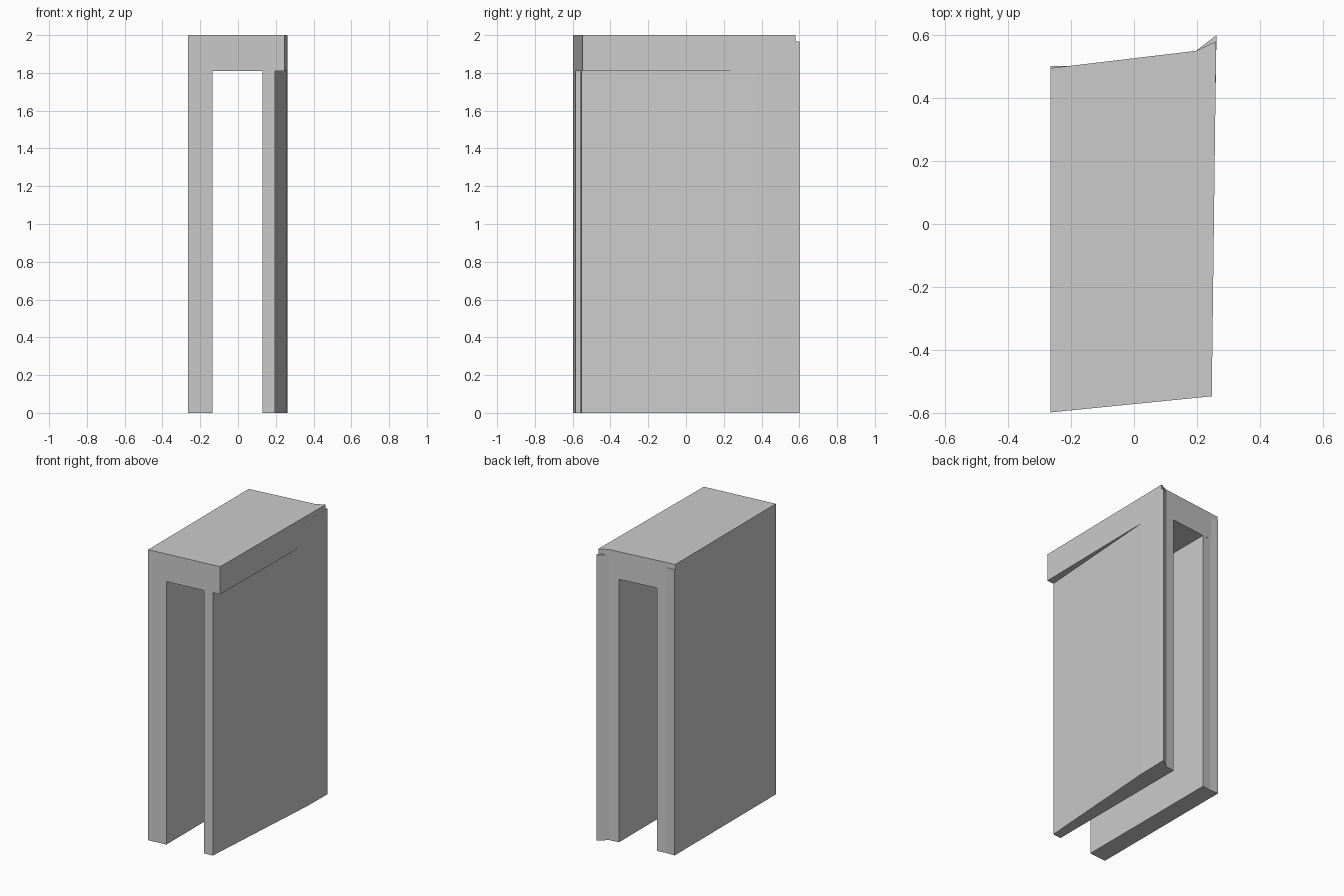
import bpy, bmesh

if "Cube" in bpy.data.objects:
    bpy.data.objects.remove(bpy.data.objects["Cube"])


def prism(name, outline, z0, z1):
    """Extrude a plan outline (counter-clockwise x, y points) from z0 to z1."""
    bm = bmesh.new()
    base = bm.faces.new([bm.verts.new((x, y, z0)) for x, y in outline])
    top = bmesh.ops.extrude_face_region(bm, geom=[base], use_keep_orig=True)["geom"]
    for v in top:
        if isinstance(v, bmesh.types.BMVert):
            v.co.z = z1
    bmesh.ops.recalc_face_normals(bm, faces=bm.faces)
    mesh = bpy.data.meshes.new(name)
    bm.to_mesh(mesh)
    bm.free()
    obj = bpy.data.objects.new(name, mesh)
    bpy.context.collection.objects.link(obj)
    return obj


OPENING_TOP, POST_TOP, TOP = 1.81, 1.965, 2.0


def front(x):
    """Slanted front line shared by lintel and posts."""
    return -0.572 + 0.1 * x


# Lintel: skewed slab with a bent back edge
prism("lintel", [(-0.265, front(-0.265)), (0.247, front(0.247)),
                 (0.261, 0.58), (0.197, 0.55), (-0.265, 0.495)],
      OPENING_TOP, TOP)

# Left post: its back corner squares off just past the lintel
prism("left_post", [(-0.265, front(-0.265)), (-0.135, front(-0.135)),
                    (-0.135, 0.51), (-0.2, 0.502), (-0.265, 0.502)],
      0, POST_TOP)

# Right post: thinner at the front, flaring to a point at the back
prism("right_post", [(0.131, front(0.131)), (0.195, front(0.195)),
                     (0.2586, 0.38), (0.262, 0.6), (0.197, 0.55), (0.131, 0.542)],
      0, POST_TOP)
